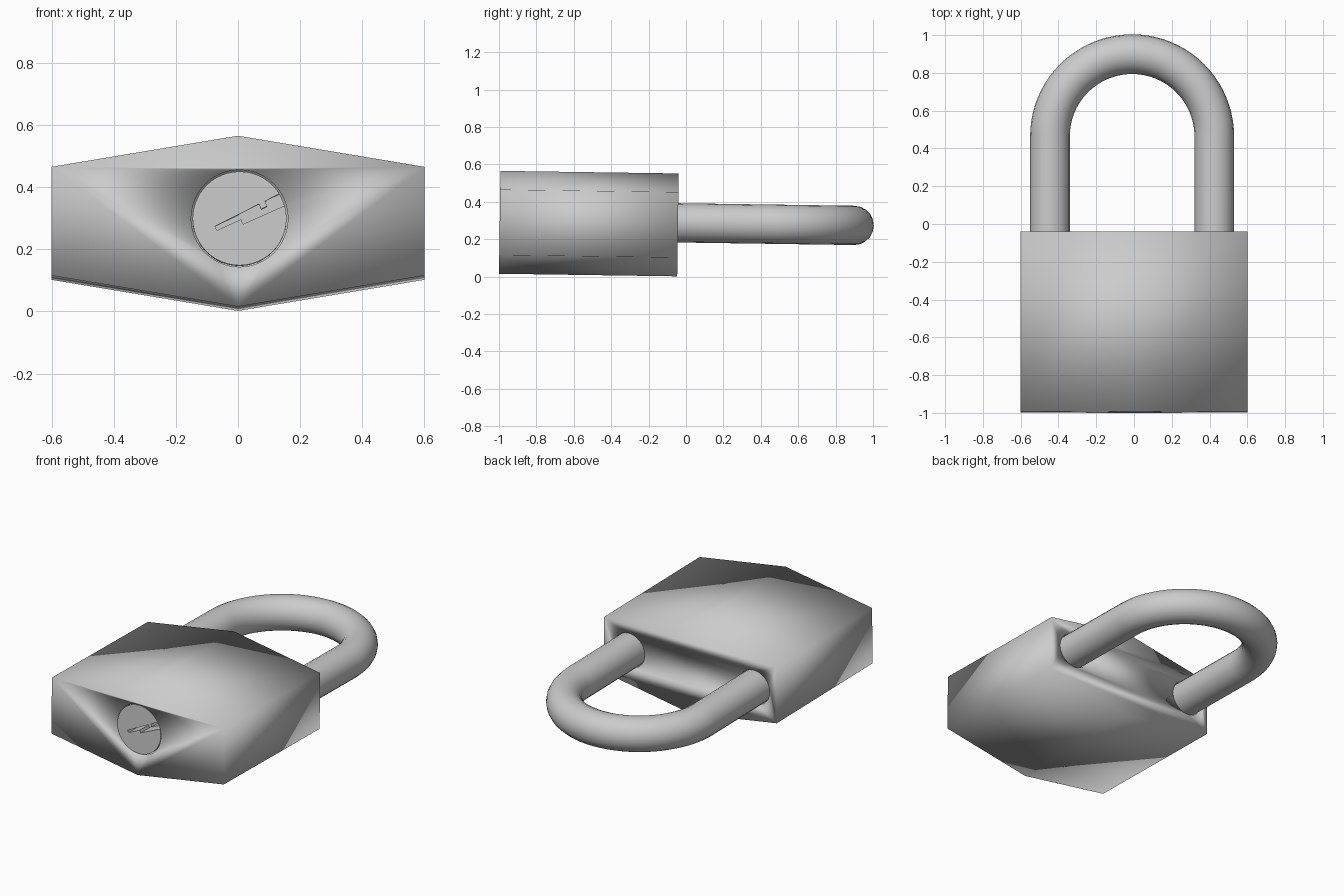
import bpy, bmesh, math
from math import pi, sin, cos

if "Cube" in bpy.data.objects:
    bpy.data.objects.remove(bpy.data.objects["Cube"])

TILT = -0.0145          # the whole padlock leans slightly nose-up


def prism(name, profile, y0, y1, smooth=True):
    """Extrude an (x, z) outline along y."""
    bm = bmesh.new()
    face = bm.faces.new([bm.verts.new((x, y0, z)) for x, z in profile])
    out = bmesh.ops.extrude_face_region(bm, geom=[face])
    for v in [g for g in out["geom"] if isinstance(g, bmesh.types.BMVert)]:
        v.co.y = y1
    bmesh.ops.recalc_face_normals(bm, faces=bm.faces[:])
    for f in bm.faces:
        f.smooth = smooth
    me = bpy.data.meshes.new(name)
    bm.to_mesh(me)
    bm.free()
    ob = bpy.data.objects.new(name, me)
    bpy.context.collection.objects.link(ob)
    ob.rotation_euler.x = TILT
    return ob


def circle(cx, cz, r, n=48):
    return [(cx + r * cos(2 * pi * i / n), cz + r * sin(2 * pi * i / n)) for i in range(n)]


def activate(ob):
    bpy.ops.object.select_all(action='DESELECT')
    ob.select_set(True)
    bpy.context.view_layer.objects.active = ob


def cut(ob, cutter):
    cutter.hide_render = True
    mod = ob.modifiers.new("cut", 'BOOLEAN')
    mod.operation = 'DIFFERENCE'
    mod.solver = 'EXACT'
    mod.object = cutter
    activate(ob)
    bpy.ops.object.modifier_apply(modifier=mod.name)
    bpy.data.objects.remove(cutter)


# Body: hexagonal block, softly shaded, with lock and shackle holes
CZ = 0.276
hexagon = [(0, CZ + 0.275), (0.6, CZ + 0.175), (0.6, CZ - 0.175),
           (0, CZ - 0.275), (-0.6, CZ - 0.175), (-0.6, CZ + 0.175)]
body = prism("body", hexagon, -1.0, -0.047)
cut(body, prism("lock_hole", circle(0.005, 0.285, 0.156), -1.1, -0.85))
for s in (-1, 1):
    cut(body, prism("shackle_hole", circle(-0.01 + s * 0.435, 0.287, 0.108), -0.3, 0.1))

# Lock cylinder with zig-zag keyway
plug = prism("lock_cylinder", circle(0.005, 0.285, 0.151), -0.995, -0.85, False)
keyway = [(-.074, .274), (.068, .346), (.074, .329), (.094, .339), (.087, .355),
          (.137, .381), (.160, .345), (.016, .281), (.010, .297), (-.068, .261)]
cut(plug, prism("keyway", [(x, z - 0.0145) for x, z in keyway], -1.1, -0.9, False))
activate(plug)
bpy.ops.object.shade_smooth_by_angle(angle=math.radians(30))

# Shackle: round bar bent into a U
R, Y = 0.435, 0.46
path = [(R, -0.3)] + [(R * cos(pi * i / 40), Y + R * sin(pi * i / 40)) for i in range(41)] + [(-R, -0.3)]
cu = bpy.data.curves.new("shackle", 'CURVE')
cu.dimensions = '3D'
cu.bevel_depth = 0.105
cu.bevel_resolution = 8
cu.use_fill_caps = True
sp = cu.splines.new('POLY')
sp.points.add(len(path) - 1)
for p, (x, y) in zip(sp.points, path):
    p.co = (x - 0.01, y, 0.287, 1)
shackle = bpy.data.objects.new("shackle", cu)
bpy.context.collection.objects.link(shackle)
shackle.rotation_euler.x = TILT
activate(shackle)
bpy.ops.object.convert(target='MESH')
bpy.ops.object.shade_smooth_by_angle(angle=math.radians(40))
